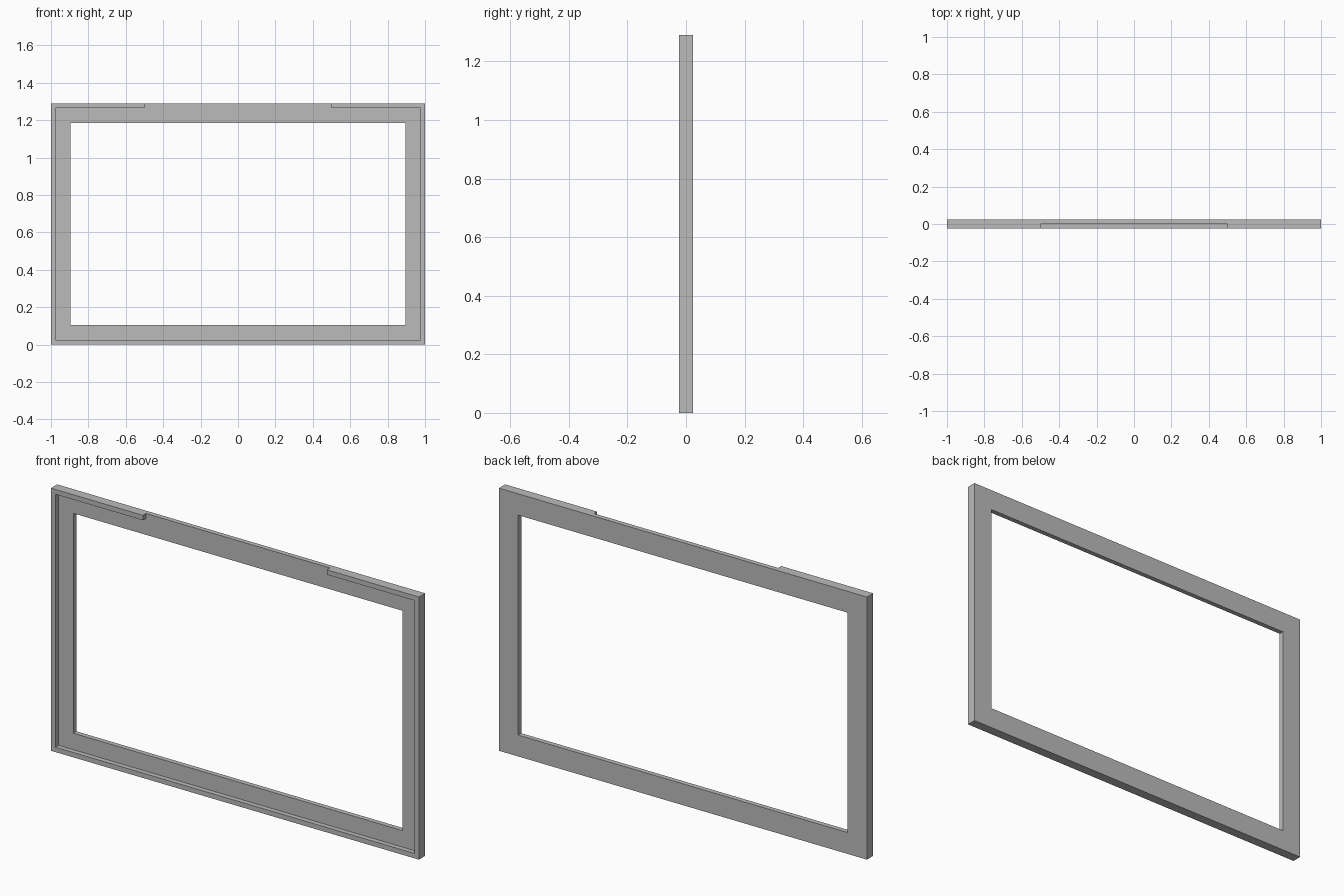
import bpy
import bmesh

cube = bpy.data.objects.get("Cube")
if cube:
    bpy.data.objects.remove(cube, do_unlink=True)

WIDTH, HEIGHT, DEPTH = 2.0, 1.29, 0.048
LIP = 0.024          # width of the raised rim
BORDER = 0.105       # width of the whole frame
NOTCH = 0.5          # half width of the gap in the top rim
OVER = 0.1           # cutter overshoot

grey = bpy.data.materials.new("plain grey")
grey.use_nodes = True
colour = (0.5, 0.5, 0.5, 1)
grey.diffuse_color = colour
grey.node_tree.nodes["Principled BSDF"].inputs["Base Color"].default_value = colour


def prism(name, outline, y0, y1):
    """Extrude an x-z outline from y0 to y1."""
    bm = bmesh.new()
    face = bm.faces.new([bm.verts.new((x, y0, z)) for x, z in outline])
    side = bmesh.ops.extrude_face_region(bm, geom=[face])
    verts = [v for v in side["geom"] if isinstance(v, bmesh.types.BMVert)]
    bmesh.ops.translate(bm, verts=verts, vec=(0, y1 - y0, 0))
    bmesh.ops.recalc_face_normals(bm, faces=bm.faces)
    mesh = bpy.data.meshes.new(name)
    bm.to_mesh(mesh)
    bm.free()
    mesh.materials.append(grey)
    obj = bpy.data.objects.new(name, mesh)
    bpy.context.collection.objects.link(obj)
    return obj


def rectangle(half, low, high):
    return [(-half, low), (half, low), (half, high), (-half, high)]


def cut(target, cutter):
    mod = target.modifiers.new(cutter.name, "BOOLEAN")
    mod.operation = "DIFFERENCE"
    mod.solver = "EXACT"
    mod.object = cutter
    cutter.hide_render = True
    bpy.context.view_layer.objects.active = target
    bpy.ops.object.modifier_apply(modifier=mod.name)
    bpy.data.objects.remove(cutter, do_unlink=True)


# Outer slab
frame = prism("frame", rectangle(WIDTH / 2, 0, HEIGHT), -DEPTH / 2, DEPTH / 2)

# Window opening
cut(frame, prism("opening", rectangle(WIDTH / 2 - BORDER, BORDER, HEIGHT - BORDER),
                 -OVER, OVER))

# Front recess, open through the middle of the top rim
inner, top = WIDTH / 2 - LIP, HEIGHT - LIP
right_half = [(inner, LIP), (inner, top), (NOTCH, top), (NOTCH, HEIGHT + OVER)]
left_half = [(-x, z) for x, z in reversed(right_half)]
cut(frame, prism("recess", right_half + left_half, -OVER, 0))
